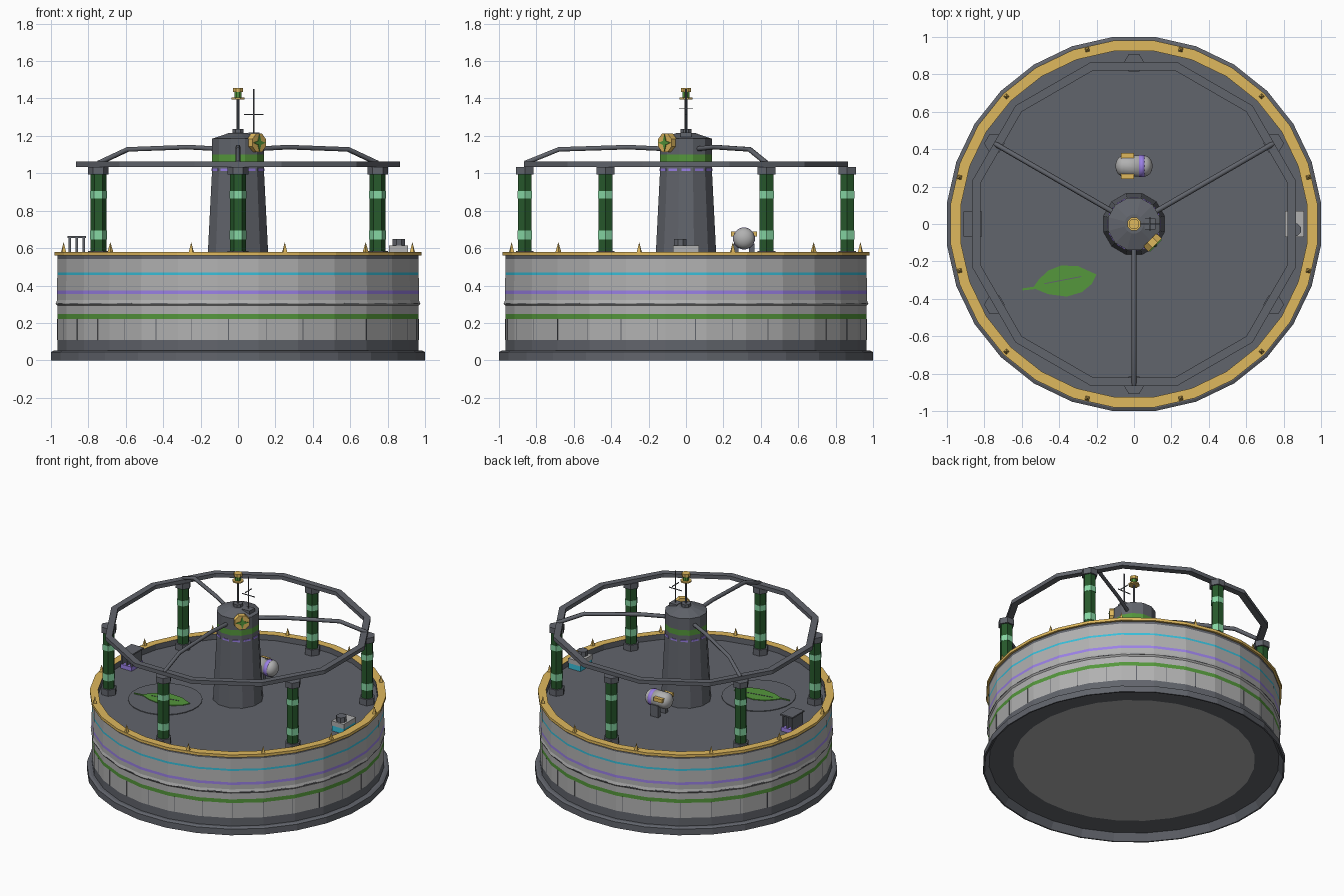
import bpy
import bmesh
from math import sin, cos, pi, radians
from mathutils import Matrix, Vector

cube = bpy.data.objects.get("Cube")
if cube:
    bpy.data.objects.remove(cube, do_unlink=True)


def material(name, red, green, blue):
    mat = bpy.data.materials.new(name)
    mat.use_nodes = True
    colour = (red, green, blue, 1)
    mat.diffuse_color = colour
    mat.node_tree.nodes["Principled BSDF"].inputs["Base Color"].default_value = colour
    return mat


shell = material("pale grey shell", .44, .44, .44)
dark = material("slate grey", .121, .129, .15)
gold = material("gold trim", .74, .48, .11)
leaf_green = material("leaf green", .09, .31, .045)
tube_green = material("deep green", .02, .1, .025)
mint = material("mint light", .24, .68, .37)
purple = material("purple light", .33, .22, .8)
cyan = material("cyan light", .04, .52, .7)


def finish(name, bm, mats, loc=(0, 0, 0), rot=(0, 0, 0), smooth=False):
    bmesh.ops.recalc_face_normals(bm, faces=bm.faces)
    mesh = bpy.data.meshes.new(name)
    bm.to_mesh(mesh)
    bm.free()
    for mat in mats:
        mesh.materials.append(mat)
    for poly in mesh.polygons:
        poly.use_smooth = smooth
    obj = bpy.data.objects.new(name, mesh)
    obj.location = loc
    obj.rotation_euler = rot
    bpy.context.collection.objects.link(obj)
    return obj


def lathe(name, profile, sides, loc=(0, 0, 0), rot=(0, 0, 0), flat=True, smooth=False):
    """Revolve (radius, height, material of the next stretch); flat puts faces on the axes."""
    bm = bmesh.new()
    mats = list(dict.fromkeys(p[2] for p in profile))
    step = 2 * pi / sides
    scale, shift = (1 / cos(step / 2), step / 2) if flat else (1, 0)
    rings = []
    for r, z, _ in profile:
        count = sides if r > 0 else 1
        rings.append([bm.verts.new((r * scale * cos(i * step + shift),
                                    r * scale * sin(i * step + shift), z)) for i in range(count)])
    for (low, high), point in zip(zip(rings, rings[1:]), profile):
        for i in range(sides):
            j = (i + 1) % sides
            corners = [low[i % len(low)], low[j % len(low)], high[j % len(high)], high[i % len(high)]]
            face = bm.faces.new(list(dict.fromkeys(corners)))
            face.material_index = mats.index(point[2])
    return finish(name, bm, mats, loc, rot, smooth)


def cylinder(name, r, z0, z1, mat, sides=8, loc=(0, 0, 0), top=None, **kw):
    top = r if top is None else top
    points = [(0, z0, mat), (r, z0, mat), (top, z1, mat)]
    if top > 0:
        points.append((0, z1, mat))
    return lathe(name, points, sides, loc, **kw)


def box(name, centre, size, mat, turn=0):
    bm = bmesh.new()
    bmesh.ops.create_cube(bm, size=1, matrix=Matrix.Diagonal((*size, 1)))
    return finish(name, bm, [mat], centre, (0, 0, turn))


def plate(name, points, mat, thickness, loc=(0, 0, 0), rot=(0, 0, 0)):
    bm = bmesh.new()
    face = bm.faces.new([bm.verts.new((x, y, 0)) for x, y in points])
    grown = bmesh.ops.extrude_face_region(bm, geom=[face])["geom"]
    verts = [v for v in grown if isinstance(v, bmesh.types.BMVert)]
    bmesh.ops.translate(bm, verts=verts, vec=(0, 0, thickness))
    return finish(name, bm, [mat], loc, rot)


def around(angle, r, z):
    return Vector((r * cos(angle), r * sin(angle), z))


# Hull with hollow skirt, painted bands, ledge, gold rim and sunken deck
SIDES = 28
DECK = .54
lathe("hull", [
    (0, .05, shell), (.8, .05, dark), (.96, .05, dark), (.99, 0, dark), (1, 0, dark),
    (1, .045, dark), (.985, .052, dark),
    (.965, .052, dark), (.965, .11, shell), (.965, .22, leaf_green), (.965, .247, shell),
    (.965, .292, shell), (.974, .302, shell), (.968, .322, shell),
    (.968, .354, purple), (.968, .373, shell), (.966, .456, cyan), (.966, .47, shell),
    (.965, .543, dark), (.965, .56, gold), (.98, .56, gold), (.98, .58, gold),
    (.925, .58, dark), (.925, DECK, dark), (0, DECK, dark)], SIDES)

# Panel seams on the lower wall and slots along the ledge
facet = 2 * pi / SIDES
for i in range(30):
    a = radians(12 * i + 3)
    offset = (a + facet / 2) % facet - facet / 2
    box("panel_seam", around(a, .965 / cos(offset), .165), (.003, .004, .11), dark, a - offset)
for i in range(SIDES):
    box("ledge_slot", around(i * facet, .973, .305), (.004, .1, .003), dark, i * facet)

# Rim spikes
for i in range(12):
    a = radians(15 + 30 * i)
    cylinder("rim_spike", .012, .575, .632, gold, 4, around(a, .965, 0), top=0, rot=(0, 0, a))

# Light columns, all with the same hexagonal alignment
for i in range(6):
    spot = around(radians(30 + 60 * i), .862, 0)
    cylinder("column_base", .055, DECK, .585, dark, 6, spot, flat=False)
    lathe("light_column", [
        (0, .58, tube_green), (.043, .58, tube_green), (.043, .645, mint), (.045, .645, mint),
        (.045, .695, mint), (.043, .695, tube_green), (.043, .865, mint), (.045, .865, mint),
        (.045, .905, mint), (.043, .905, tube_green), (.043, 1, tube_green),
        (0, 1, tube_green)], 6, spot, flat=False)
    cylinder("column_cap", .055, .993, 1.035, dark, 6, spot, flat=False)

# Twelve sided overhead ring
lathe("overhead_ring", [(.82, 1.034, dark), (.865, 1.034, dark), (.865, 1.062, dark),
                        (.82, 1.062, dark), (.82, 1.034, dark)], 12)

# Bent struts from tower to ring
for i in range(3):
    a = radians(30 + 120 * i)
    curve = bpy.data.curves.new("strut", "CURVE")
    curve.dimensions = "3D"
    curve.bevel_depth = .014
    curve.bevel_resolution = 1
    curve.use_fill_caps = True
    spline = curve.splines.new("POLY")
    path = [(.1, 1.13), (.31, 1.14), (.68, 1.128), (.86, 1.055)]
    spline.points.add(len(path) - 1)
    for point, (r, z) in zip(spline.points, path):
        point.co = (*around(a, r, z), 1)
    curve.materials.append(dark)
    bpy.context.collection.objects.link(bpy.data.objects.new("strut", curve))

# Central tower
lathe("tower", [(0, DECK, dark), (.163, DECK, dark), (.138, 1.03, dark), (.138, 1.06, leaf_green),
                (.138, 1.1, dark), (.138, 1.185, dark), (.05, 1.215, dark), (0, 1.215, dark)], 12)
for i in range(12):
    a = radians(30 * i)
    box("tower_light", around(a, .139, 1.02), (.006, .05, .013), purple, a)

# Mast with lantern
cylinder("mast_foot", .03, 1.2, 1.236, dark)
cylinder("mast", .007, 1.23, 1.41, dark)
cylinder("lantern_plate", .035, 1.394, 1.404, gold)
cylinder("lantern", .019, 1.404, 1.436, leaf_green)
cylinder("lantern_cap", .027, 1.434, 1.456, gold)

# Aerial with crossed bars
box("aerial_foot", (.085, 0, 1.205), (.06, .06, .025), dark)
cylinder("aerial", .004, 1.2, 1.45, dark, 6, (.085, 0, 0))
box("aerial_bar", (.085, 0, 1.315), (.105, .005, .005), dark)
box("aerial_bar", (.085, 0, 1.348), (.005, .075, .005), dark)

# Medallion on the tower corner
facing = (pi / 2, 0, pi / 4)
cylinder("medallion", .05, .12, .16, gold, 8, (0, 0, 1.163), rot=facing)
star = [around(i * pi / 4, .015 if i % 2 else .044, 0).xy for i in range(8)]
plate("medallion_star", star, leaf_green, .006, (*around(-pi / 4, .159, 0).xy, 1.163), facing)

# Landing pad with a leaf sign
cylinder("landing_pad", .245, DECK, .545, dark, 24, (-.38, -.3, 0))
outline = [(-.6, -.345), (-.535, -.335), (-.51, -.298), (-.46, -.25), (-.39, -.222), (-.3, -.225),
           (-.2, -.27), (-.225, -.32), (-.28, -.365), (-.36, -.388), (-.46, -.375),
           (-.525, -.348), (-.595, -.355)]
plate("leaf_sign", outline, leaf_green, .005, (0, 0, .545))
box("leaf_vein", (-.38, -.3, .55), (.2, .005, .004), dark, radians(11))

# Storage pod lying along x, on legs, with flattened round ends
R = .056
HALF, CAP = .056, .043
arc = [i * pi / 12 for i in range(7)]
pod = [(0, -HALF - CAP, shell)]
pod += [(R * sin(t), -HALF - CAP * cos(t), shell) for t in arc[1:]]
pod += [(R, .028, purple), (R + .002, .028, purple), (R + .002, .055, purple), (R, .055, shell)]
pod += [(R * cos(t), HALF + CAP * sin(t), shell) for t in arc[:-1]]
pod.append((0, HALF + CAP, shell))
lathe("storage_pod", pod, 16, (0, .31, .652), (0, pi / 2, 0), smooth=True)
for side in (-1, 1):
    box("pod_bracket", (-.035, .31 + side * .051, .675), (.07, .036, .026), gold)
    box("pod_leg", (0, .31 + side * .042, .58), (.06, .028, .09), dark)

# Radiator fins at the -x edge
box("fin_base", (-.862, 0, .555), (.09, .13, .03), purple)
for x in (-.9, -.862, -.825):
    box("radiator_fin", (x, 0, .615), (.012, .12, .1), dark)
box("fin_bar", (-.862, 0, .66), (.1, .136, .01), dark)

# Control console at the +x edge
box("console_base", (.858, 0, .56), (.094, .134, .04), cyan)
box("console", (.858, 0, .597), (.1, .14, .034), shell)
cylinder("console_knob", .033, .61, .65, dark, 8, (.86, -.03, 0))
